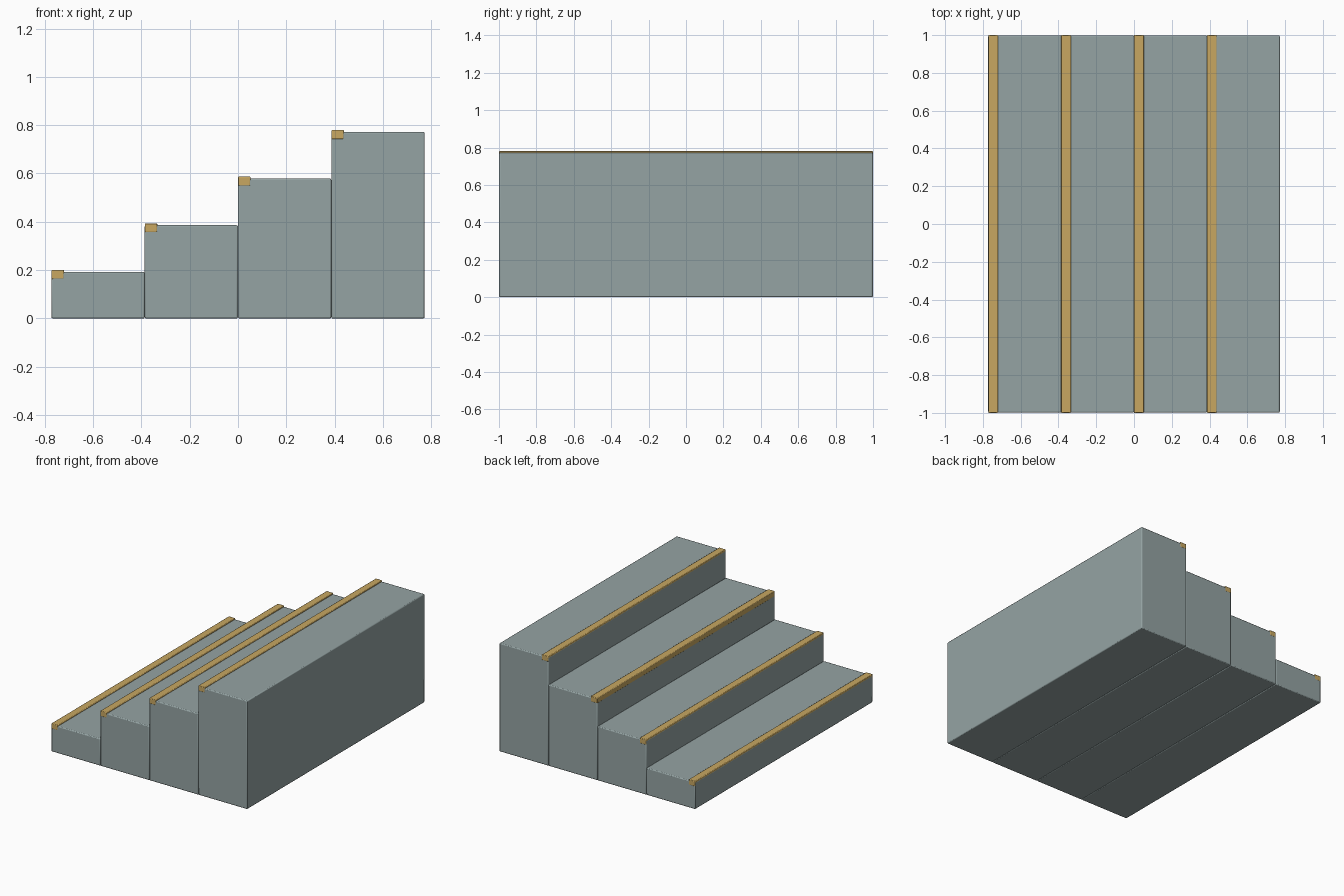
import bpy

if "Cube" in bpy.data.objects:
    bpy.data.objects.remove(bpy.data.objects["Cube"], do_unlink=True)


def material(name, color):
    mat = bpy.data.materials.new(name)
    mat.use_nodes = True
    mat.diffuse_color = color
    bsdf = next(n for n in mat.node_tree.nodes if n.type == "BSDF_PRINCIPLED")
    bsdf.inputs["Base Color"].default_value = color
    return mat


def beveled_box(name, low, high, bevel, mat):
    """Box between two corners with narrow chamfered edges."""
    center = [(a + b) / 2 for a, b in zip(low, high)]
    bpy.ops.mesh.primitive_cube_add(size=1, location=center)
    box = bpy.context.object
    box.name = name
    box.scale = [b - a for a, b in zip(low, high)]
    bpy.ops.object.transform_apply(location=False, rotation=False, scale=True)
    mod = box.modifiers.new("edge_chamfer", "BEVEL")
    mod.width = bevel
    mod.segments = 2
    box.data.materials.append(mat)
    bpy.ops.object.shade_smooth_by_angle()
    return box


concrete = material("grey_concrete", (0.30, 0.37, 0.37, 1))
trim = material("ochre_trim", (0.58, 0.39, 0.12, 1))

STEPS = 4
RUN = 0.386
RISE = 0.193
START = -RUN * STEPS / 2

for i in range(STEPS):
    left = START + i * RUN
    top = RISE * (i + 1)

    # Solid step block reaching the ground
    beveled_box(f"step_{i + 1}", (left, -0.999, 0), (left + RUN, 0.999, top), 0.006, concrete)

    # Nosing strip let into the top edge; the third stands proud of its riser
    inset = -0.001 if i == 2 else 0.0005
    beveled_box(f"nosing_{i + 1}", (left + inset, -1, top - 0.03),
                (left + 0.052, 1, top + 0.008), 0.004, trim)
